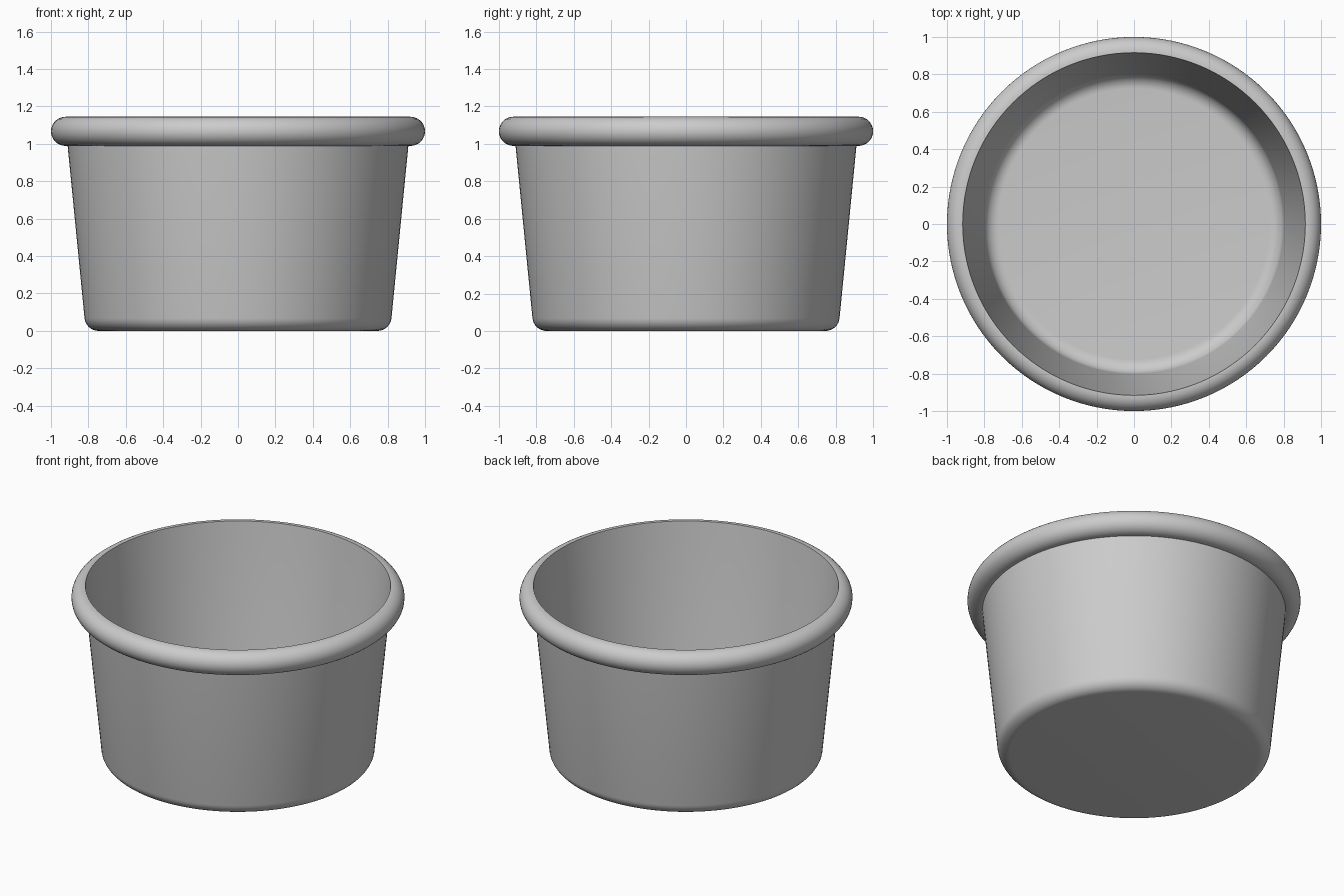
import bpy
import bmesh
from math import cos, sin, radians, pi
from mathutils import Matrix, Vector

if "Cube" in bpy.data.objects:
    bpy.data.objects.remove(bpy.data.objects["Cube"], do_unlink=True)

SIDES = 128

grey = bpy.data.materials.new("plain grey")
grey.use_nodes = True
colour = (0.6, 0.6, 0.6, 1)
grey.diffuse_color = colour
grey.node_tree.nodes["Principled BSDF"].inputs["Base Color"].default_value = colour


def arc(cx, cz, r, start, end, steps):
    """Points (radius, height) along an arc, angles in degrees."""
    angles = [radians(start + (end - start) * i / steps) for i in range(steps + 1)]
    return [(cx + r * cos(a), cz + r * sin(a)) for a in angles]


def lathe(name, profile):
    """Spin a profile about z; ends on the axis are welded."""
    bm = bmesh.new()
    verts = [bm.verts.new((r, 0, z)) for r, z in profile]
    edges = [bm.edges.new(pair) for pair in zip(verts, verts[1:])]
    bmesh.ops.spin(bm, geom=verts + edges, cent=(0, 0, 0), axis=(0, 0, 1),
                   angle=2 * pi, steps=SIDES)
    bmesh.ops.remove_doubles(bm, verts=bm.verts, dist=0.0001)
    bmesh.ops.recalc_face_normals(bm, faces=bm.faces)
    mesh = bpy.data.meshes.new(name)
    bm.to_mesh(mesh)
    bm.free()
    mesh.materials.append(grey)
    obj = bpy.data.objects.new(name, mesh)
    bpy.context.collection.objects.link(obj)
    bpy.ops.object.select_all(action="DESELECT")
    obj.select_set(True)
    bpy.context.view_layer.objects.active = obj
    bpy.ops.object.shade_smooth_by_angle(angle=radians(35))


# One closed profile: base, outer wall, rolled rim, inner wall, floor
base = [(0, 0)] + arc(0.745, 0.076, 0.076, -90, -6, 8)
rim = [(0.911, 0.99)] + arc(0.922, 1.067, 0.078, -90, 90, 16) + [(0.916, 1.145)]
floor = arc(0.724, 0.098, 0.078, -6, -90, 8) + [(0, 0.02)]
lathe("ramekin_bowl", base + rim + floor)
